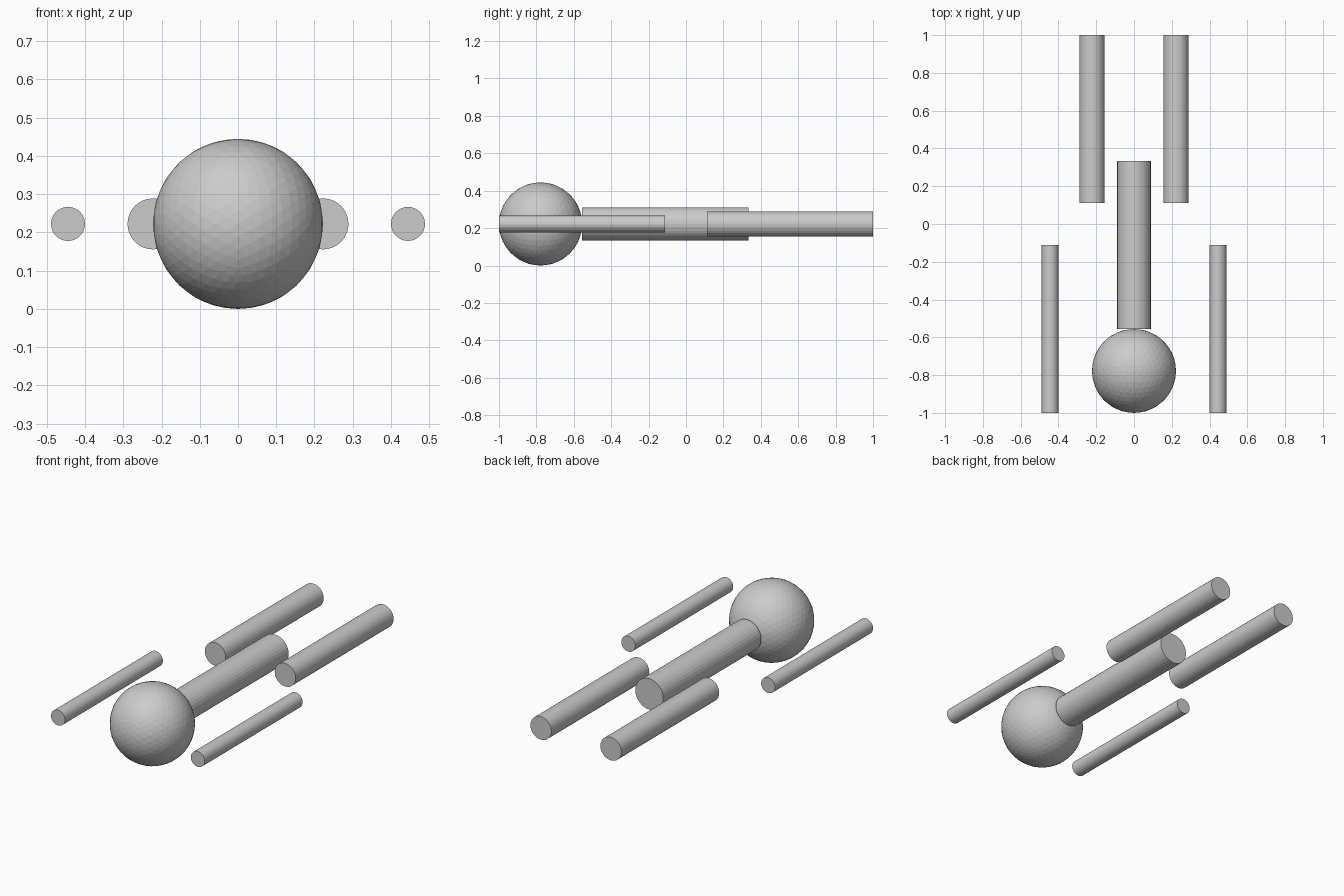
import bpy, math

if "Cube" in bpy.data.objects:
    bpy.data.objects.remove(bpy.data.objects["Cube"])

U = 2 / 9          # one design unit: the figure is nine units long
Z = U              # every part lies on this centre height


def rod(name, x, y_min, radius, length=4 * U):
    """Cylinder lying along y, starting at y_min."""
    bpy.ops.mesh.primitive_cylinder_add(
        vertices=32, radius=radius, depth=length,
        location=(x, y_min + length / 2, Z), rotation=(math.pi / 2, 0, 0))
    bpy.context.object.name = name


# Head: flat-faceted icosphere, turned so it meets the axes at edge midpoints
bpy.ops.mesh.primitive_ico_sphere_add(
    subdivisions=4, radius=U, location=(0, -3.5 * U, Z),
    rotation=(0, -math.atan(0.618034), 0))
bpy.context.object.name = "head"

# Torso behind the head
rod("torso", 0, -2.5 * U, 0.4 * U)

# Paired limbs
for side, s in (("left", -1), ("right", 1)):
    rod(f"{side}_arm", s * 2 * U, -4.5 * U, 0.2 * U)
    rod(f"{side}_leg", s * U, 0.5 * U, 0.3 * U)
